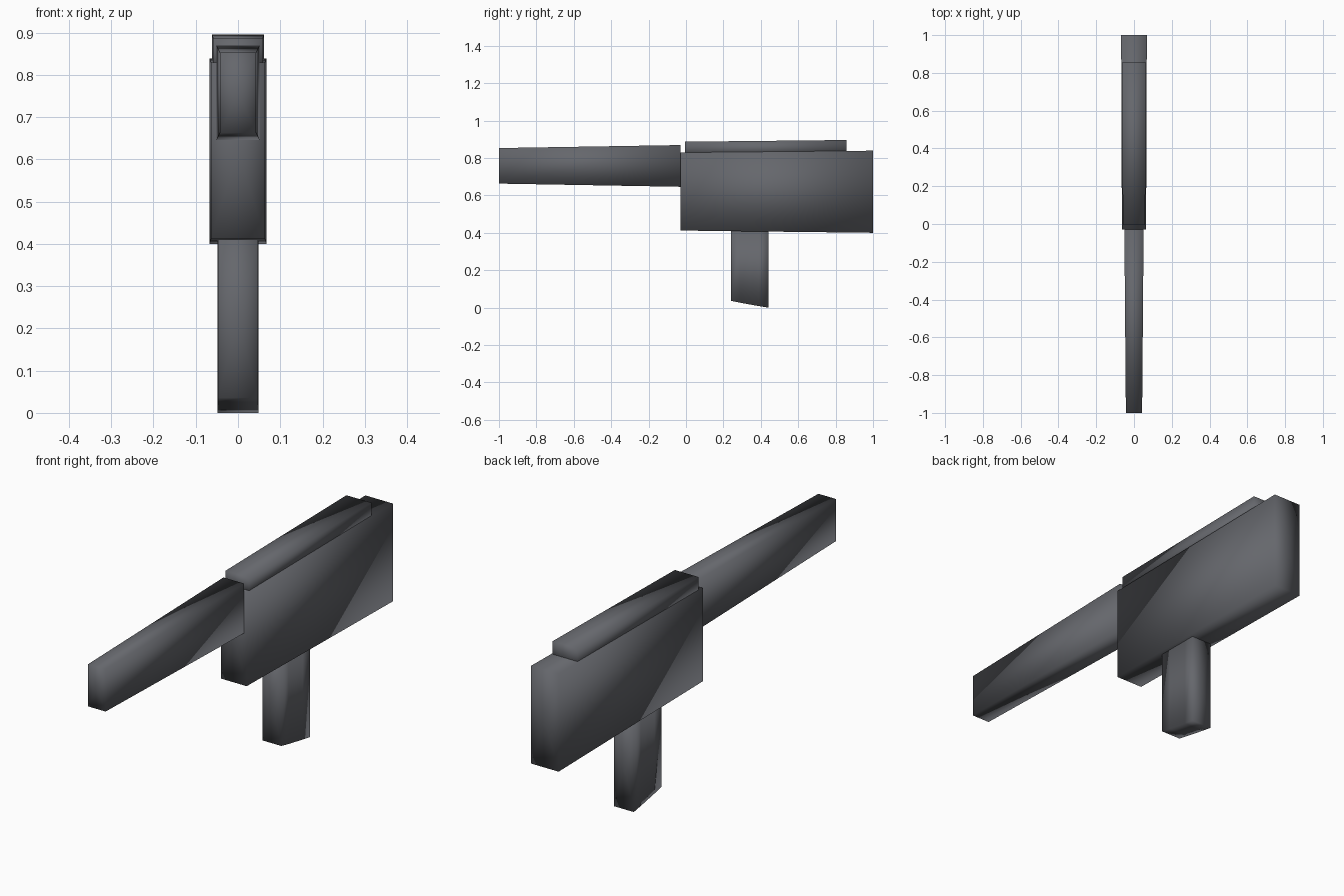
import bpy, bmesh

if "Cube" in bpy.data.objects:
    bpy.data.objects.remove(bpy.data.objects["Cube"])


def loft_box(name, sections):
    """Rectangular loft along y; each section is (y, half_width, z_low, z_high)."""
    bm = bmesh.new()
    rings = []
    for y, w, lo, hi in sections:
        rings.append([bm.verts.new((x, y, z))
                      for x, z in ((-w, lo), (w, lo), (w, hi), (-w, hi))])
    for a, b in zip(rings, rings[1:]):
        for i in range(4):
            j = (i + 1) % 4
            bm.faces.new((a[i], a[j], b[j], b[i]))
    caps = [bm.faces.new(rings[0]), bm.faces.new(rings[-1])]
    bmesh.ops.poke(bm, faces=caps)  # fan caps with a centre point
    bmesh.ops.recalc_face_normals(bm, faces=bm.faces[:])
    for f in bm.faces:
        f.smooth = True
    mesh = bpy.data.meshes.new(name)
    bm.to_mesh(mesh)
    bm.free()
    obj = bpy.data.objects.new(name, mesh)
    bpy.context.collection.objects.link(obj)
    mat = bpy.data.materials.get("dark_metal") or bpy.data.materials.new("dark_metal")
    mat.diffuse_color = (0.13, 0.135, 0.15, 1)
    mat.use_nodes = True
    mat.node_tree.nodes["Principled BSDF"].inputs["Base Color"].default_value = mat.diffuse_color
    mesh.materials.append(mat)
    return obj


# Main body, slightly taller and wider toward the back
loft_box("body", [(-0.03, 0.064, 0.412, 0.829), (1.0, 0.068, 0.4, 0.839)])

# Raised cover on top of the body
loft_box("top_cover", [(-0.005, 0.059, 0.81, 0.887), (0.857, 0.062, 0.81, 0.896)])

# Tapered front barrel
loft_box("barrel", [(-1.0, 0.043, 0.663, 0.853), (-0.03, 0.051, 0.646, 0.869)])

# Grip with a gently curved, sloping underside
loft_box("grip", [(0.24, 0.047, 0.036, 0.41), (0.29, 0.0475, 0.026, 0.41),
                  (0.34, 0.048, 0.017, 0.41), (0.39, 0.0485, 0.008, 0.41),
                  (0.44, 0.049, 0.0, 0.41)])
